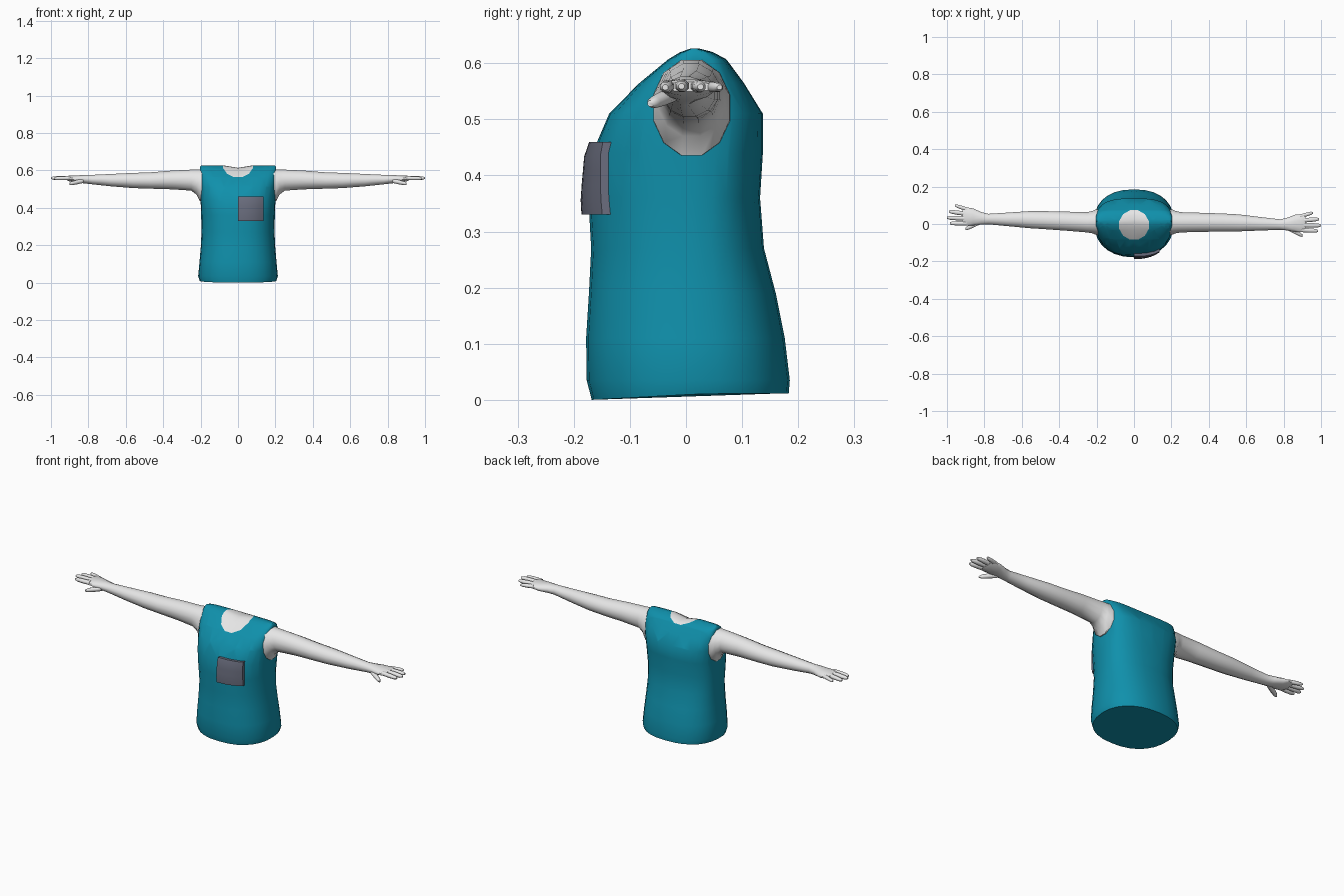
import bpy, bmesh, math
from mathutils import Vector

if "Cube" in bpy.data.objects:
    bpy.data.objects.remove(bpy.data.objects["Cube"])


def material(name, rgb):
    m = bpy.data.materials.new(name)
    m.diffuse_color = (*rgb, 1)
    m.use_nodes = True
    m.node_tree.nodes["Principled BSDF"].inputs["Base Color"].default_value = m.diffuse_color
    return m


TEAL = material("teal cloth", (0.005, 0.28, 0.41))
SKIN = material("pale skin", (0.8, 0.8, 0.8))
GREY = material("grey pocket", (0.145, 0.155, 0.21))


def finish(name, bm, mats, angle=40):
    bmesh.ops.recalc_face_normals(bm, faces=bm.faces)
    me = bpy.data.meshes.new(name)
    bm.to_mesh(me)
    bm.free()
    for m in mats:
        me.materials.append(m)
    ob = bpy.data.objects.new(name, me)
    bpy.context.collection.objects.link(ob)
    bpy.context.view_layer.objects.active = ob
    ob.select_set(True)
    bpy.ops.object.shade_smooth_by_angle(angle=math.radians(angle))
    ob.select_set(False)
    return ob


def loft(bm, rings):
    """Skin a list of point rings and close both ends."""
    vs = [[bm.verts.new(p) for p in r] for r in rings]
    n = len(vs[0])
    for a, b in zip(vs, vs[1:]):
        for i in range(n):
            bm.faces.new((a[i], a[(i + 1) % n], b[(i + 1) % n], b[i]))
    bm.faces.new(vs[0][::-1])
    bm.faces.new(vs[-1])


# Torso sections: z, half width, front y, back y, squareness
SECTIONS = [
    (0.000, 0.205, -0.168, 0.183, 2.3),
    (0.035, 0.213, -0.177, 0.185, 2.3),
    (0.110, 0.206, -0.178, 0.176, 2.3),
    (0.190, 0.199, -0.173, 0.160, 2.3),
    (0.270, 0.195, -0.169, 0.139, 2.3),
    (0.360, 0.197, -0.174, 0.132, 2.4),
    (0.440, 0.200, -0.167, 0.137, 2.6),
    (0.510, 0.202, -0.137, 0.137, 3.0),
    (0.565, 0.203, -0.083, 0.103, 4.0),
    (0.607, 0.204, -0.032, 0.072, 5.0),
    (0.620, 0.203, -0.010, 0.048, 5.0),
    (0.626, 0.198, 0.008, 0.024, 5.0),
]
YC = 0.012


def power(v, p):
    return math.copysign(abs(v) ** p, v)


def torso_ring(z, w, f, b, e, n=28):
    ring = []
    for i in range(n):
        a = 2 * math.pi * i / n
        s = power(math.sin(a), 2 / e)
        y = YC + s * (b - YC if s > 0 else YC - f)
        lift = 0.011 * min(1, (y + 0.17) / 0.2) if z == 0 else 0
        ring.append((w * power(math.cos(a), 2 / e), y, z + lift))
    return ring


def chest_y(x, z):
    """Front surface of the torso."""
    for lo, hi in zip(SECTIONS, SECTIONS[1:]):
        if lo[0] <= z <= hi[0]:
            t = (z - lo[0]) / (hi[0] - lo[0])
            w, f, _, e = [p + (q - p) * t for p, q in zip(lo[1:], hi[1:])]
            return YC - (YC - f) * (1 - abs(x / w) ** e) ** (1 / e)


# Shirt with a sunken skin-coloured neck opening
bm = bmesh.new()
loft(bm, [torso_ring(*s) for s in SECTIONS])
NECK, NR, SIDES = Vector((0, -0.005, 0)), 0.079, 12
normals = [Vector((math.cos(a), math.sin(a), 0))
           for a in (2 * math.pi * k / SIDES for k in range(SIDES))]
for d in normals:
    faces = [f for f in bm.faces if f.calc_center_median().z > 0.47]
    geom = set(faces)
    for f in faces:
        geom.update(f.edges)
        geom.update(f.verts)
    bmesh.ops.bisect_plane(bm, geom=list(geom), dist=1e-5,
                           plane_co=NECK + d * NR, plane_no=d)
bm.normal_update()
neck = []
for f in bm.faces:
    c = f.calc_center_median()
    if c.z > 0.47 and all((c - NECK).dot(d) < NR for d in normals):
        f.material_index = 1
        neck.append(f)
# the opening dips in the middle
for v in {v for f in neck for v in f.verts}:
    r = max((v.co - NECK).dot(d) for d in normals) / NR
    v.co.z -= 0.014 * max(0, 1 - r * r)
finish("shirt", bm, [TEAL, SKIN])

# Chest pocket following the chest
bm = bmesh.new()
NX, NZ = 6, 5
layers = []
for out in (0.014, -0.004):
    grid = []
    for j in range(NZ + 1):
        z = 0.33 + 0.13 * j / NZ
        row = []
        for i in range(NX + 1):
            x = 0.135 * i / NX
            row.append(bm.verts.new((x, chest_y(x, z) - out, z)))
        grid.append(row)
    for j in range(NZ):
        for i in range(NX):
            bm.faces.new((grid[j][i], grid[j][i + 1],
                          grid[j + 1][i + 1], grid[j + 1][i]))
    layers.append(grid)


def rim(g):
    return (g[0] + [r[-1] for r in g[1:]] + g[-1][-2::-1]
            + [r[0] for r in g[-2:0:-1]])


a, b = rim(layers[0]), rim(layers[1])
for i in range(len(a)):
    j = (i + 1) % len(a)
    bm.faces.new((a[i], a[j], b[j], b[i]))
finish("pocket", bm, [GREY])

# Arm sections: x, centre y, centre z, half depth, half height
ARM = [
    (0.170, 0.010, 0.520, 0.072, 0.090),
    (0.204, 0.010, 0.521, 0.070, 0.088),
    (0.222, 0.010, 0.538, 0.062, 0.070),
    (0.250, 0.009, 0.548, 0.056, 0.058),
    (0.350, 0.009, 0.549, 0.053, 0.052),
    (0.470, 0.008, 0.546, 0.050, 0.045),
    (0.560, 0.006, 0.546, 0.047, 0.042),
    (0.680, 0.001, 0.548, 0.037, 0.034),
    (0.780, -0.003, 0.551, 0.029, 0.026),
    (0.815, -0.001, 0.553, 0.034, 0.024),
    (0.860, 0.004, 0.554, 0.047, 0.020),
    (0.905, 0.005, 0.557, 0.051, 0.015),
    (0.918, 0.005, 0.558, 0.046, 0.009),
]
# Fingers: base x, y, z, tip x, y, z, radius
FINGERS = [
    (0.895, -0.032, 0.559, 0.985, -0.037, 0.557, 0.0125),
    (0.900, -0.006, 0.560, 1.000, -0.008, 0.559, 0.0130),
    (0.900, 0.019, 0.559, 0.990, 0.026, 0.558, 0.0125),
    (0.890, 0.042, 0.558, 0.957, 0.060, 0.557, 0.0110),
    (0.825, -0.022, 0.545, 0.902, -0.063, 0.528, 0.0140),
]


def oval(c, ry, rz, n, turn=0.0):
    return [(c[0], c[1] + ry * math.cos(2 * math.pi * (i + turn) / n),
             c[2] + rz * math.sin(2 * math.pi * (i + turn) / n))
            for i in range(n)]


def make_arm(name, side, drift):
    def place(ring):
        return [(side * x, y + drift * max(0, (x - 0.25) / 0.65), z)
                for x, y, z in ring]
    bm = bmesh.new()
    loft(bm, [place(oval(s[:3], s[3], s[4], 12, 0.5)) for s in ARM])
    for f in FINGERS:
        p, q, r = Vector(f[:3]), Vector(f[3:6]), f[6]
        loft(bm, [place(oval(p.lerp(q, t), r * k, r * k * 0.9, 8, 0.5))
                  for t, k in ((0, 1), (0.5, 1), (0.85, 0.85), (1, 0.45))])
    finish(name, bm, [SKIN], 50)


make_arm("right_side_arm", 1, 0.0)
make_arm("left_side_arm", -1, 0.036)
